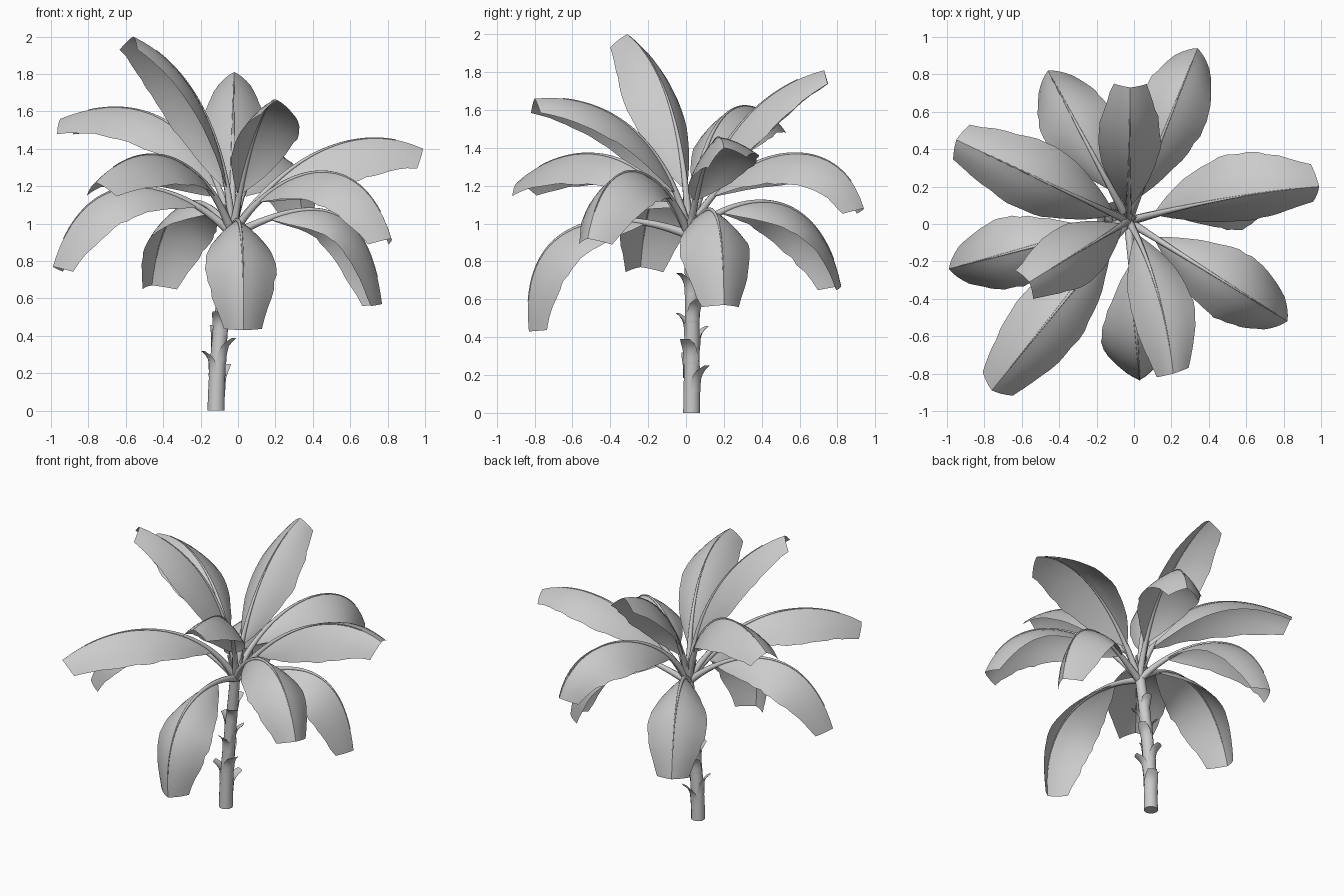
import bpy, math, random
from mathutils import Vector

if "Cube" in bpy.data.objects:
    bpy.data.objects.remove(bpy.data.objects["Cube"])

random.seed(4)
CROWN = Vector((-0.03, 0.015, 0))
UP = Vector((0, 0, 1))


def make(name, verts, faces):
    me = bpy.data.meshes.new(name)
    me.from_pydata([tuple(v) for v in verts], [], faces)
    ob = bpy.data.objects.new(name, me)
    bpy.context.collection.objects.link(ob)
    bpy.ops.object.select_all(action='DESELECT')
    ob.select_set(True)
    bpy.context.view_layer.objects.active = ob
    bpy.ops.object.shade_smooth_by_angle(angle=math.radians(50))


def grid_faces(rows, cols, wrap=False):
    faces = []
    for i in range(rows - 1):
        for j in range(cols if wrap else cols - 1):
            k = (j + 1) % cols
            faces.append((i*cols + j, i*cols + k, (i+1)*cols + k, (i+1)*cols + j))
    return faces


def bezier(a, b, c, d, n):
    """Cubic curve, resampled to n + 1 evenly spaced points."""
    dense = []
    for i in range(101):
        t = i / 100
        s = 1 - t
        dense.append(a*s**3 + b*(3*s*s*t) + c*(3*s*t*t) + d*t**3)
    acc = [0]
    for p, q in zip(dense, dense[1:]):
        acc.append(acc[-1] + (q - p).length)
    out, j = [], 0
    for i in range(n + 1):
        s = acc[-1]*i/n
        while j < 99 and acc[j+1] < s:
            j += 1
        out.append(dense[j].lerp(dense[j+1], (s - acc[j]) / (acc[j+1] - acc[j])))
    return out


def tangent(path, i):
    return (path[min(i+1, len(path)-1)] - path[max(i-1, 0)]).normalized()


def tube(name, path, radius, side, sides=8):
    verts = []
    for i, c in enumerate(path):
        n = side.cross(tangent(path, i)).normalized()
        r = radius(i / (len(path) - 1))
        for k in range(sides):
            a = 2*math.pi*k/sides
            verts.append(c + r*(math.cos(a)*side + math.sin(a)*n))
    faces = grid_faces(len(path), sides, True)
    faces += [tuple(range(sides))[::-1], tuple(range(len(verts) - sides, len(verts)))]
    make(name, verts, faces)


# Stalk with a folded blade; b and c are handles as (fraction of reach, height),
# bow bends the midrib sideways and roll (degrees) lifts one half of the blade
def leaf(name, tip, b, c, bow=0, roll=0):
    reach = Vector((tip[0], tip[1], 0)) - CROWN
    side = UP.cross(reach).normalized()
    at = lambda f, z, s=0: CROWN + reach*f + UP*z + side*s
    path = bezier(at(0, .94), at(*b, bow*.6), at(*c, bow), at(1, tip[2]), 40)
    first, cols = 8, 9
    width = .167 if tip[2] > 1.65 else .19
    rows = range(first, 41, 2)
    cr, sr = math.cos(math.radians(roll)), math.sin(math.radians(roll))
    verts = []
    for i in rows:
        t = (i - first)/(40 - first)
        w = width*math.sin(math.pi*(.03 + .79*t**.85))
        n = tangent(path, i).cross(side).normalized()
        across, up = side*cr + n*sr, n*cr - side*sr
        jag = (random.uniform(.97, 1.03), random.uniform(.97, 1.03))
        for k in range(cols):
            v = k/4 - 1
            u = w*jag[v > 0]
            verts.append(path[i] + across*(v*u) - up*(u*(.45*abs(v) + .4*v*v)))
    make(name + "_blade", verts, grid_faces(len(rows), cols))
    tube(name + "_stalk", path[:36], lambda t: .003 + .022*(1 - t)**1.8, side)


# Leaves: tip, then the two handles of the midrib arc
leaf("right_leaf", (.99, .2, 1.4), (.25, 1.35), (.65, 1.57), .04, 17)
leaf("right_low_leaf", (.77, .2, .57), (.4, 1.1), (.9, 1.25), .02)
leaf("back_right_leaf", (.34, .94, 1.08), (.2, 1.4), (.85, 1.56))
leaf("back_tall_leaf", (-.02, .73, 1.81), (.15, 1.4), (.5, 1.72))
leaf("back_low_leaf", (-.46, .82, .67), (.3, 1.18), (.85, 1.25))
leaf("left_high_leaf", (-.95, .45, 1.56), (.12, 1.5), (.5, 1.75))
leaf("left_low_leaf", (-.99, -.24, .77), (.25, 1.2), (.8, 1.42))
leaf("tallest_leaf", (-.56, -.31, 2.0), (.06, 1.45), (.37, 1.84))
leaf("front_left_leaf", (-.76, -.89, 1.22), (.2, 1.38), (.65, 1.5))
leaf("front_low_leaf", (.03, -.83, .43), (.4, 1.08), (1.08, 1.1))
leaf("front_high_leaf", (.21, -.8, 1.66), (.15, 1.45), (.55, 1.7), .07)
leaf("front_right_leaf", (.82, -.52, .92), (.25, 1.3), (.8, 1.48))

# Leaning trunk
TRUNK = bezier(Vector((-.117, .03, 0)), Vector((-.115, .03, .33)),
               Vector((-.07, .04, .66)), CROWN + UP, 24)
tube("trunk", TRUNK, lambda t: .046 - .014*t, Vector((1, 0, 0)), 14)


# Dried sheaths spiral up the trunk, narrowing and flaring outward at the top
for i in range(9):
    z, heading, size = .24 + .07*i, 60 + 137.5*i, 1 - .025*i
    verts = []
    for row in range(7):
        t = row/6
        h = z + size*(.14*t - .13)
        c = TRUNK[round(h*24)]
        r = size*(.047 + .05*t**4)
        for k in range(7):
            a = math.radians(heading + (75 - 57*t*t)*(k - 3)/3)
            verts.append(Vector((c.x + r*math.cos(a), c.y + r*math.sin(a), h)))
    make("trunk_sheath_%d" % (i + 1), verts, grid_faces(7, 7))

# Short young shoots in the crown
for i in range(4):
    a = math.radians(30 + 90*i)
    d = Vector((math.cos(a), math.sin(a), 0))
    tube("crown_shoot_%d" % (i + 1),
         bezier(CROWN + UP*.93, CROWN + d*.02 + UP, CROWN + d*.03 + UP*1.05, CROWN + d*.05 + UP*1.1, 6),
         lambda t: .025 - .02*t, UP.cross(d), 6)
